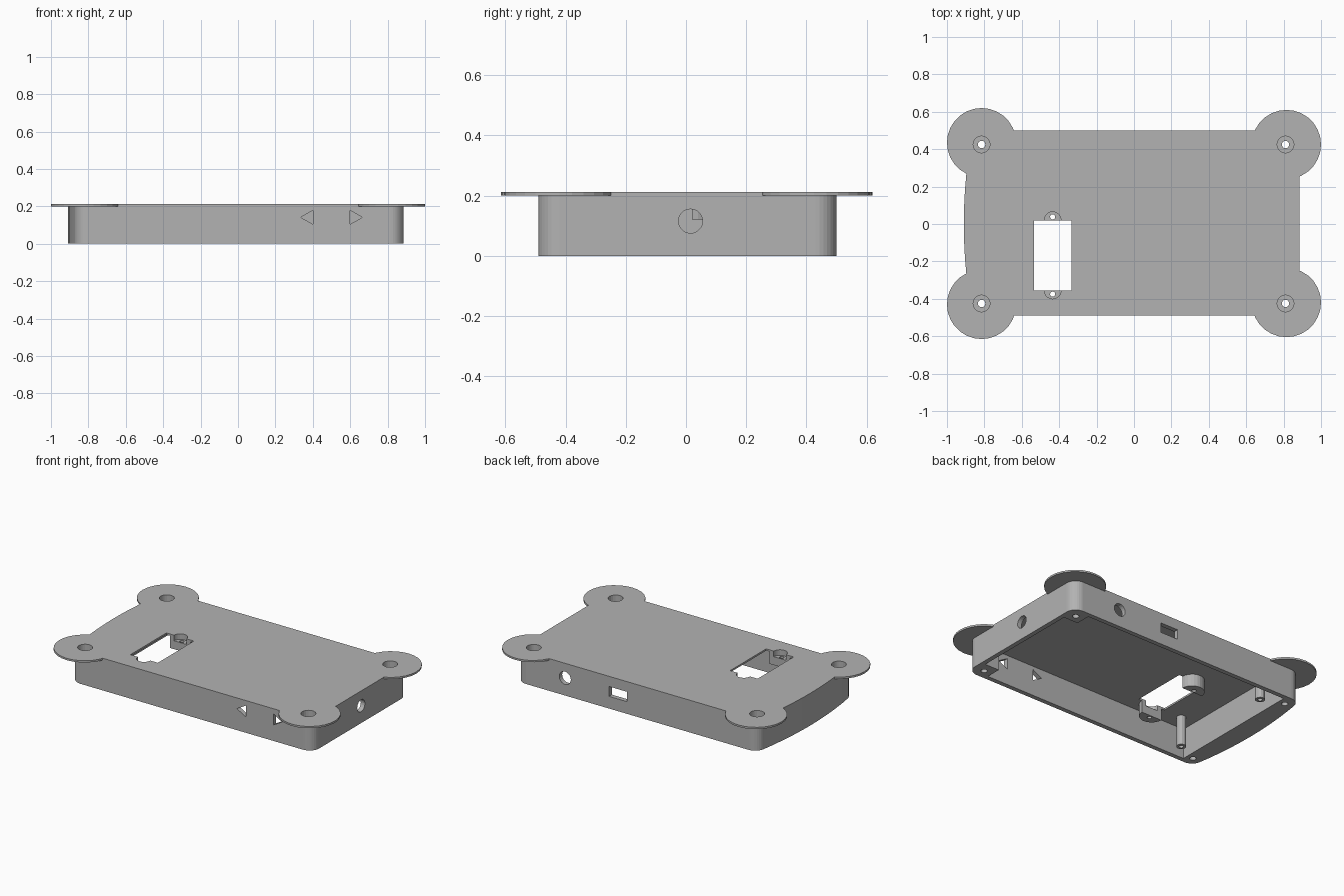
import bpy, bmesh
from math import cos, sin, pi, radians
from mathutils import Matrix

if "Cube" in bpy.data.objects:
    bpy.data.objects.remove(bpy.data.objects["Cube"], do_unlink=True)

grey = bpy.data.materials.new("plain grey")
grey.use_nodes = True
COLOUR = (0.45, 0.45, 0.45, 1)
grey.diffuse_color = COLOUR
grey.node_tree.nodes["Principled BSDF"].inputs["Base Color"].default_value = COLOUR

TOP, UNDER = 0.212, 0.2
SCREWS = [(-0.815, 0.425), (0.81, 0.425), (-0.815, -0.425), (0.81, -0.425)]


def arc(cx, cy, r, start, end, n=8):
    angles = [radians(start + (end - start) * i / n) for i in range(n + 1)]
    return [(cx + r * cos(a), cy + r * sin(a)) for a in angles]


def prism(name, points, low, high, turn=None):
    """Extrude a flat outline from low to high, then turn it if asked."""
    bm = bmesh.new()
    face = bm.faces.new([bm.verts.new((x, y, low)) for x, y in points])
    out = bmesh.ops.extrude_face_region(bm, geom=[face])
    verts = [v for v in out["geom"] if isinstance(v, bmesh.types.BMVert)]
    bmesh.ops.translate(bm, verts=verts, vec=(0, 0, high - low))
    if turn:
        bmesh.ops.transform(bm, matrix=turn, verts=bm.verts)
    bmesh.ops.recalc_face_normals(bm, faces=bm.faces)
    mesh = bpy.data.meshes.new(name)
    bm.to_mesh(mesh)
    bm.free()
    mesh.materials.append(grey)
    obj = bpy.data.objects.new(name, mesh)
    bpy.context.collection.objects.link(obj)
    return obj


def rod(name, x, y, r, low, high, n=24, turn=None):
    return prism(name, arc(x, y, r, 0, 360 - 360 / n, n - 1), low, high, turn)


def combine(obj, other, operation="DIFFERENCE"):
    """Apply a boolean and remove the tool object."""
    other.hide_render = True
    mod = obj.modifiers.new("bool", "BOOLEAN")
    mod.operation, mod.object, mod.solver = operation, other, "EXACT"
    deps = bpy.context.evaluated_depsgraph_get()
    mesh = bpy.data.meshes.new_from_object(obj.evaluated_get(deps))
    obj.modifiers.clear()
    obj.data = mesh
    bpy.data.objects.remove(other, do_unlink=True)


def rect(x0, x1, y0, y1):
    return [(x0, y0), (x1, y0), (x1, y1), (x0, y1)]


# Outer body with rounded corners and a bowed left-hand end
bow = [(-0.91 + 0.035 * (y / 0.43) ** 2, y) for y in [0.36 - 0.09 * i for i in range(9)]]
outline = (arc(0.815, -0.42, 0.07, -90, 0) + arc(0.815, 0.43, 0.07, 0, 90)
           + arc(-0.805, 0.43, 0.07, 90, 175) + bow + arc(-0.805, -0.42, 0.07, 185, 270))
shell = prism("enclosure_shell", outline, 0, TOP)

# Hollow underside, leaving screw blocks in the corners
cavity = [(-0.77, -0.46), (0.75, -0.46), (0.75, -0.36), (0.855, -0.36),
          (0.855, 0.37), (0.75, 0.37), (0.75, 0.47), (-0.77, 0.47)]
combine(shell, prism("cavity", cavity, -0.1, UNDER))

# Round ears on the corners of the lid
for x, y, r in [(-0.815, 0.435, 0.185), (0.815, 0.425, 0.185),
                (-0.815, -0.43, 0.185), (0.815, -0.42, 0.185)]:
    combine(shell, rod("ear", x, y, r, UNDER, TOP, 28), "UNION")

# Half-round mounting bosses at both ends of the window
for y, start in [(0.02, 0), (-0.355, 180)]:
    combine(shell, prism("boss", arc(-0.435, y, 0.075, start, start + 180, 12), 0.12, 0.206), "UNION")

# Screw holes with wide recesses from above
for x, y in SCREWS:
    combine(shell, rod("screw_hole", x, y, 0.02, -0.1, 0.3, 16))
    combine(shell, rod("screw_recess", x, y, 0.045, 0.08, 0.3, 20))

# Window through the lid with its two small recesses
combine(shell, prism("window", rect(-0.535, -0.335, -0.355, 0.02), 0.05, 0.3))
for y in (0.02, -0.355):
    combine(shell, rod("window_recess", -0.435, y, 0.045, 0.175, 0.3, 20))
for y in (0.038, -0.375):
    combine(shell, rod("window_screw", -0.435, y, 0.014, 0.05, 0.3, 12))

# Openings in the front and back walls: outlines drawn in x and z
upright = Matrix.Rotation(pi / 2, 4, "X")
for base, tip in [(0.4, 0.335), (0.6, 0.665)]:
    combine(shell, prism("arrow_cut", [(base, 0.105), (base, 0.178), (tip, 0.141)], 0.4, 0.6, upright))
combine(shell, rod("back_hole", 0.53, 0.115, 0.042, -0.6, -0.4, 20, upright))
combine(shell, prism("back_slot", rect(0.08, 0.21, 0.08, 0.145), -0.6, -0.4, upright))

# Round opening in the straight end
sideways = Matrix.Translation((0, 0.015, 0.115)) @ Matrix.Rotation(pi / 2, 4, "Y")
combine(shell, rod("end_hole", 0, 0, 0.04, 0.8, 1.0, 20, sideways))

# Hollow posts hanging under the lid
for name, y in [("front_post", -0.36), ("back_post", 0.37)]:
    post = rod(name, -0.67, y, 0.03, 0, UNDER + 0.004, 12)
    combine(post, rod("post_bore", -0.67, y, 0.015, -0.1, 0.15, 12))
